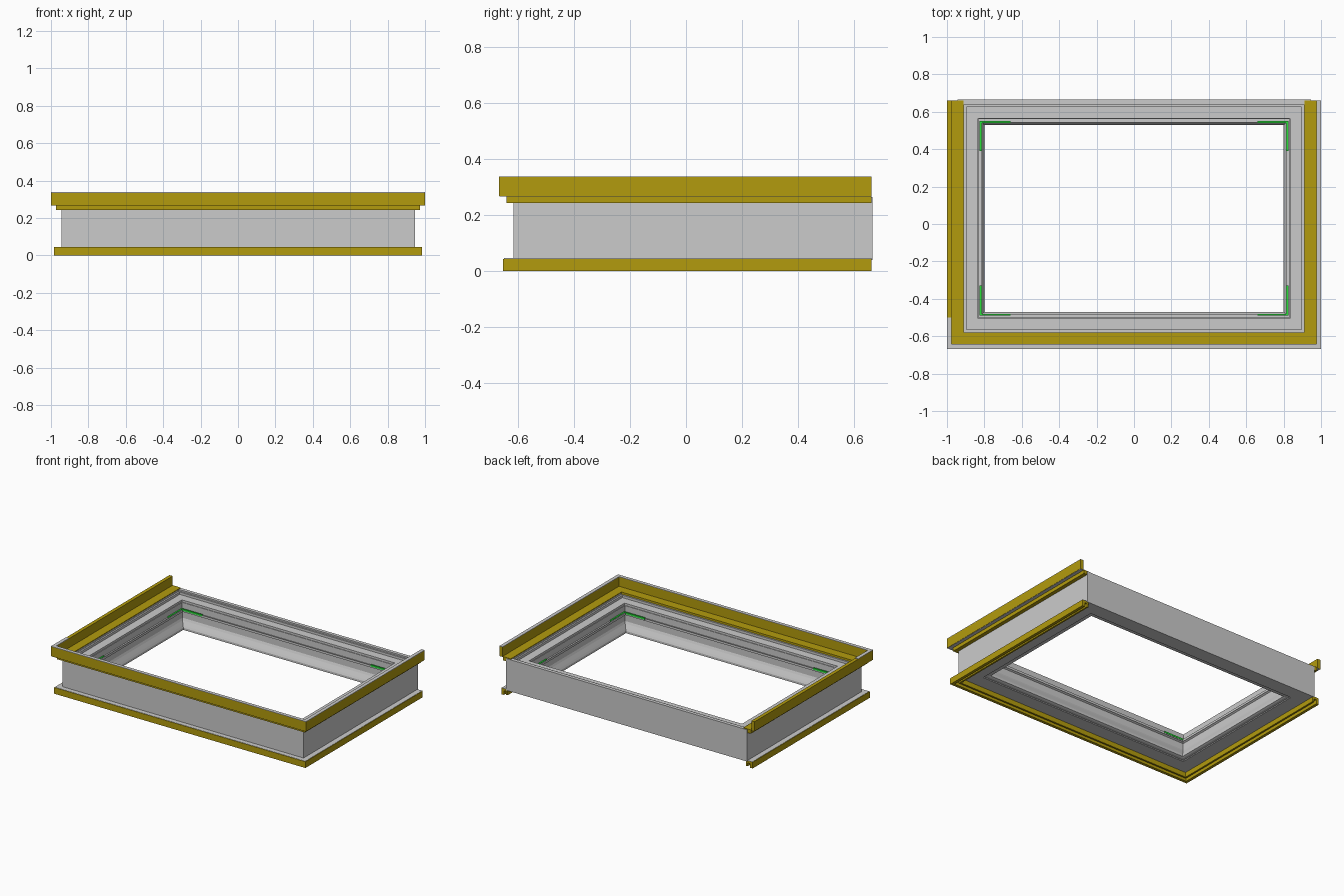
import bpy, bmesh

if "Cube" in bpy.data.objects:
    bpy.data.objects.remove(bpy.data.objects["Cube"])

def material(name, rgb):
    m = bpy.data.materials.new(name)
    m.diffuse_color = (*rgb, 1)
    m.use_nodes = True
    m.node_tree.nodes["Principled BSDF"].inputs["Base Color"].default_value = m.diffuse_color
    return m

YELLOW = material("yellow", (0.45, 0.33, 0.004))
GREEN = material("green", (0.02, 0.75, 0.04))

def sweep(name, profile, path, closed, mat=None):
    """Sweep a closed (offset, height) profile along mitred corners given by path(offset)."""
    bm = bmesh.new()
    columns = [[bm.verts.new((x, y, z)) for x, y in path(o)] for o, z in profile]
    n, k = len(columns), len(columns[0])
    for i in range(n):
        a, b = columns[i], columns[(i + 1) % n]
        for j in range(k if closed else k - 1):
            q = (j + 1) % k
            bm.faces.new((a[j], a[q], b[q], b[j]))
    if not closed:
        bm.faces.new([c[0] for c in columns])
        bm.faces.new([c[-1] for c in columns])
    bmesh.ops.recalc_face_normals(bm, faces=bm.faces)
    me = bpy.data.meshes.new(name)
    bm.to_mesh(me)
    bm.free()
    ob = bpy.data.objects.new(name, me)
    bpy.context.collection.objects.link(ob)
    if mat:
        me.materials.append(mat)
    return ob

def box(name, x, y, z, mat=None):
    """Box from (min, max) ranges."""
    return sweep(name, [(0, z[0]), (0, z[1]), (1, z[1]), (1, z[0])],
                 lambda o: [(x[0], y[o]), (x[1], y[o])], False, mat)

def ring(d):
    """Rectangle d outside the opening; the back wall is slightly thinner."""
    x, f, b = 0.80 + d, -0.47 - d, min(0.53 + d, 0.665)
    return [(-x, f), (x, f), (x, b), (-x, b)]

def u_path(o):
    """Left, front and right sides, open at the back."""
    f = -(o - 0.333)
    return [(-o, 0.661), (-o, f), (o, f), (o, 0.661)]

# Main body: stepped upper ledges, seal groove and sloping inner lip
sweep("frame_body", [
    (0.145, 0.04), (0.145, 0.265), (0.11, 0.265), (0.11, 0.25), (0.106, 0.25),
    (0.106, 0.257), (0.095, 0.257), (0.095, 0.24), (0.035, 0.24), (0.035, 0.225),
    (0.031, 0.225), (0.031, 0.18), (0.014, 0.18), (0.014, 0.172), (0.026, 0.165),
    (0.026, 0.12), (0.02, 0.105), (0.006, 0.078), (0.0, 0.065), (0.0, 0.05),
    (0.012, 0.045), (0.03, 0.045), (0.034, 0.04)], ring, True)

# Thin seal standing in the inner ledge
sweep("inner_seal", [(0.012, 0.17), (0.012, 0.186), (0.016, 0.186), (0.016, 0.17)], ring, True)

# Upper trim: ledge with a raised outer edge
sweep("upper_trim", [
    (0.912, 0.243), (0.912, 0.27), (0.975, 0.27), (0.975, 0.335), (1.0, 0.335),
    (1.0, 0.268), (0.972, 0.268), (0.972, 0.243)], u_path, False, YELLOW)
sweep("upper_trim_underside", [
    (0.976, 0.266), (0.976, 0.269), (0.998, 0.269), (0.998, 0.266)], u_path, False)

# Grey caps on the raised edge; the left one is short
cap_z = (0.334, 0.338)
box("front_cap", (-1, 1), (-0.667, -0.642), cap_z)
box("right_cap", (0.975, 1), (-0.642, 0.661), cap_z)
box("left_cap", (-1, -0.975), (-0.642, -0.50), cap_z)

# Lower trim: downward-facing channel with a grey top strip
sweep("lower_trim", [
    (0.985, 0.0), (0.985, 0.044), (0.935, 0.044), (0.935, 0.006), (0.947, 0.006),
    (0.947, 0.03), (0.965, 0.03), (0.965, 0.0)], u_path, False, YELLOW)
sweep("lower_trim_strip", [
    (0.945, 0.042), (0.945, 0.046), (0.982, 0.046), (0.982, 0.042)], u_path, False)

# Green corner clips, one L per inside corner
for sx, side in ((-1, "left"), (1, "right")):
    for y0, sy, end in ((-0.47, 1, "front"), (0.53, -1, "back")):
        ya, yb, yc = y0 - sy * 0.02, y0 - sy * 0.01, y0 + sy * 0.14
        xr = lambda a, b: tuple(sorted((sx * a, sx * b)))
        yr = lambda a, b: tuple(sorted((a, b)))
        z = (0.178, 0.19)
        box(f"{end}_{side}_clip_long", xr(0.66, 0.826), yr(ya, yb), z, GREEN)
        box(f"{end}_{side}_clip_short", xr(0.816, 0.826), yr(yb, yc), z, GREEN)
